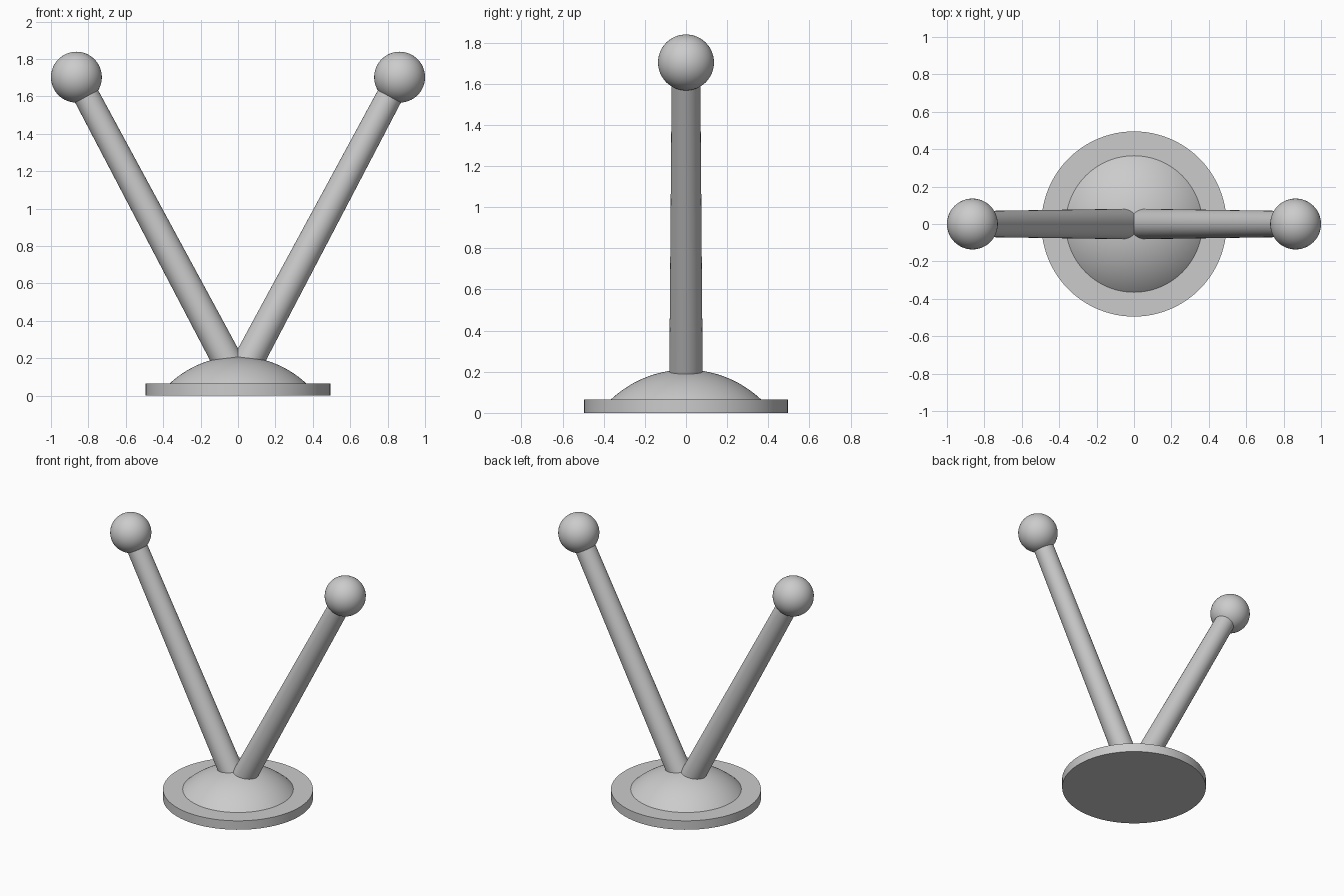
import bpy, bmesh, math
from mathutils import Vector

cube = bpy.data.objects.get("Cube")
if cube:
    bpy.data.objects.remove(cube, do_unlink=True)

grey = bpy.data.materials.new("light_grey")
grey.use_nodes = True
grey.diffuse_color = (0.6, 0.6, 0.6, 1)
grey.node_tree.nodes["Principled BSDF"].inputs["Base Color"].default_value = (0.6, 0.6, 0.6, 1)


def finish(name):
    obj = bpy.context.object
    obj.name = name
    obj.data.materials.append(grey)
    bpy.ops.object.shade_smooth_by_angle(angle=math.radians(35))
    return obj


def rod(name, start, end, r1, r2):
    axis = end - start
    bpy.ops.mesh.primitive_cone_add(vertices=48, radius1=r1, radius2=r2, depth=axis.length,
                                    location=(start + end) / 2,
                                    rotation=axis.to_track_quat("Z", "Y").to_euler())
    return finish(name)


# Flat round base
BASE_TOP = 0.065
bpy.ops.mesh.primitive_cylinder_add(vertices=96, radius=0.495, depth=BASE_TOP,
                                    location=(0, 0, BASE_TOP / 2))
finish("base_disc")

# Shallow dome: the cap of a larger sphere, cut off at the base
DOME_RADIUS, DOME_TOP = 0.532, 0.21
bpy.ops.mesh.primitive_uv_sphere_add(segments=96, ring_count=96, radius=DOME_RADIUS,
                                     location=(0, 0, DOME_TOP - DOME_RADIUS))
dome = finish("base_dome")
bm = bmesh.new()
bm.from_mesh(dome.data)
cut = Vector((0, 0, BASE_TOP - 0.005 - dome.location.z))
bmesh.ops.bisect_plane(bm, geom=bm.verts[:] + bm.edges[:] + bm.faces[:],
                       plane_co=cut, plane_no=(0, 0, 1), clear_inner=True)
bm.to_mesh(dome.data)
bm.free()

# Two tapered antenna rods with ball tips
for side, s in (("left", 1), ("right", -1)):
    tip = Vector((s * 0.864, 0, 1.703))
    rod(side + "_rod", Vector((0, 0, 0.08)), tip, 0.082, 0.069)
    bpy.ops.mesh.primitive_uv_sphere_add(segments=48, ring_count=32, radius=0.136, location=tip)
    finish(side + "_ball")
